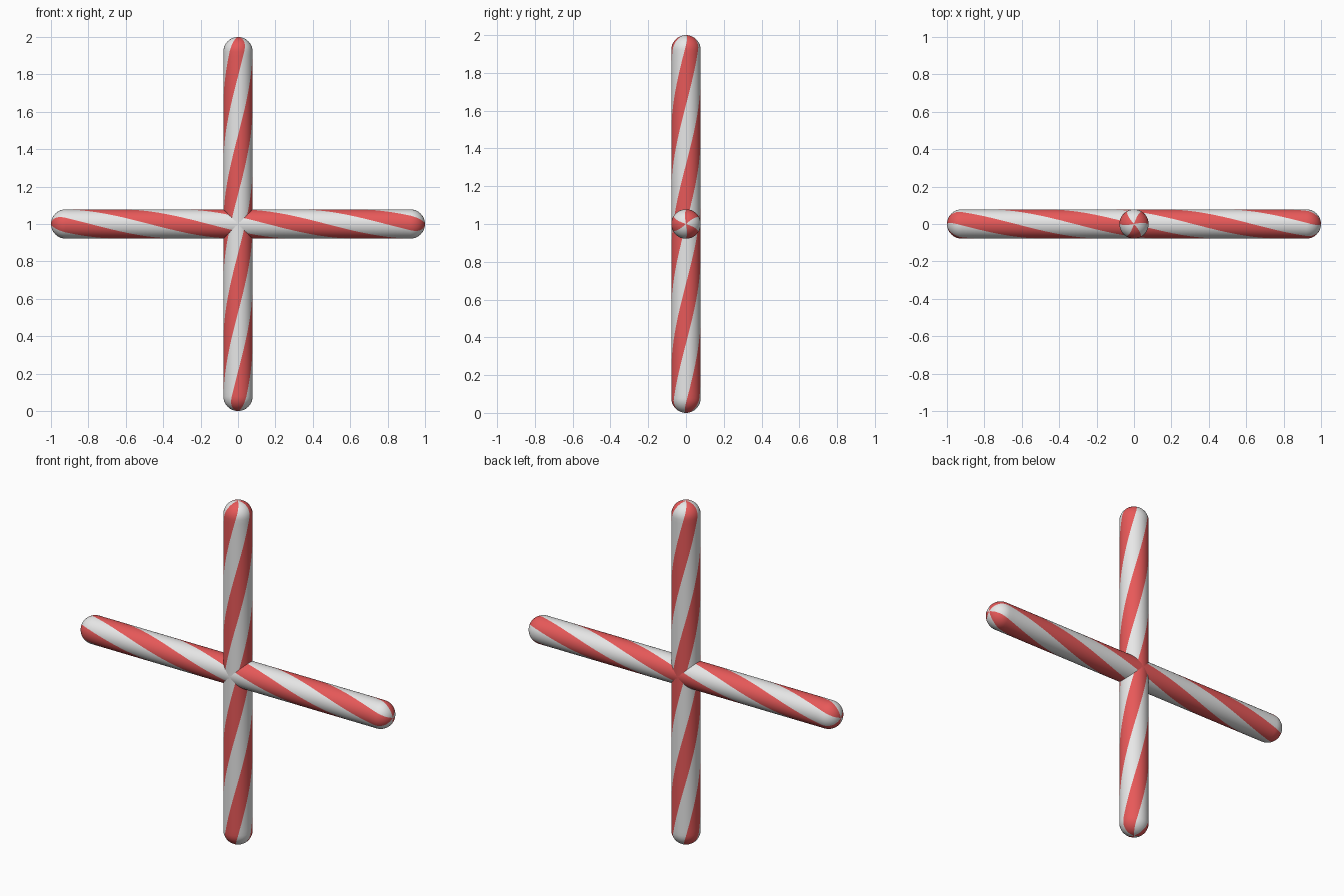
import bpy
import bmesh
import math
from mathutils import Matrix

if "Cube" in bpy.data.objects:
    bpy.data.objects.remove(bpy.data.objects["Cube"])

RADIUS = 0.078
HALF = 1.0
SIDES = 48                    # 3 red + 3 white stripes, 8 columns each
STRIPES = 3
TWIST = math.radians(190)     # twist per unit of length
PER_STRIPE = SIDES // (2 * STRIPES)


def make_material(name, color):
    m = bpy.data.materials.new(name)
    m.diffuse_color = (*color, 1.0)
    m.use_nodes = True
    m.node_tree.nodes["Principled BSDF"].inputs["Base Color"].default_value = m.diffuse_color
    return m


white = make_material("white", (0.8, 0.8, 0.8))
red = make_material("red", (0.8, 0.1, 0.1))


def profile():
    """(height, radius) rings of a round-ended rod, poles left out."""
    cap, body = 10, 80
    straight = HALF - RADIUS
    low = [(-straight - RADIUS * math.cos(a), RADIUS * math.sin(a))
           for a in (math.pi / 2 * i / cap for i in range(1, cap + 1))]
    mid = [(-straight + 2 * straight * i / body, RADIUS) for i in range(1, body)]
    high = [(-h, r) for h, r in reversed(low)]
    return low + mid + high


def striped_rod(name, matrix):
    bm = bmesh.new()
    rings = []
    for h, r in profile():
        ring = []
        for s in range(SIDES):
            # angle runs from the front (-y) towards +x, columns follow the twist
            a = TWIST * h + math.pi - math.pi / (2 * STRIPES) + 2 * math.pi * s / SIDES
            ring.append(bm.verts.new((r * math.sin(a), -r * math.cos(a), h)))
        rings.append(ring)
    bottom = bm.verts.new((0, 0, -HALF))
    top = bm.verts.new((0, 0, HALF))

    for s in range(SIDES):
        n = (s + 1) % SIDES
        faces = [bm.faces.new((bottom, rings[0][n], rings[0][s])),
                 bm.faces.new((top, rings[-1][s], rings[-1][n]))]
        for lo, hi in zip(rings, rings[1:]):
            faces.append(bm.faces.new((lo[s], lo[n], hi[n], hi[s])))
        # alternate red and white columns
        for f in faces:
            f.material_index = 1 if (s // PER_STRIPE) % 2 == 0 else 0
            f.smooth = True

    bm.transform(matrix)
    bmesh.ops.recalc_face_normals(bm, faces=bm.faces[:])
    mesh = bpy.data.meshes.new(name)
    bm.to_mesh(mesh)
    bm.free()
    mesh.materials.append(white)
    mesh.materials.append(red)
    obj = bpy.data.objects.new(name, mesh)
    bpy.context.collection.objects.link(obj)
    return obj


# upright rod and the rod crossing it
lift = Matrix.Translation((0, 0, HALF))
striped_rod("upright_rod", lift)
striped_rod("cross_rod", lift @ Matrix.Rotation(math.pi / 2, 4, 'Y'))
